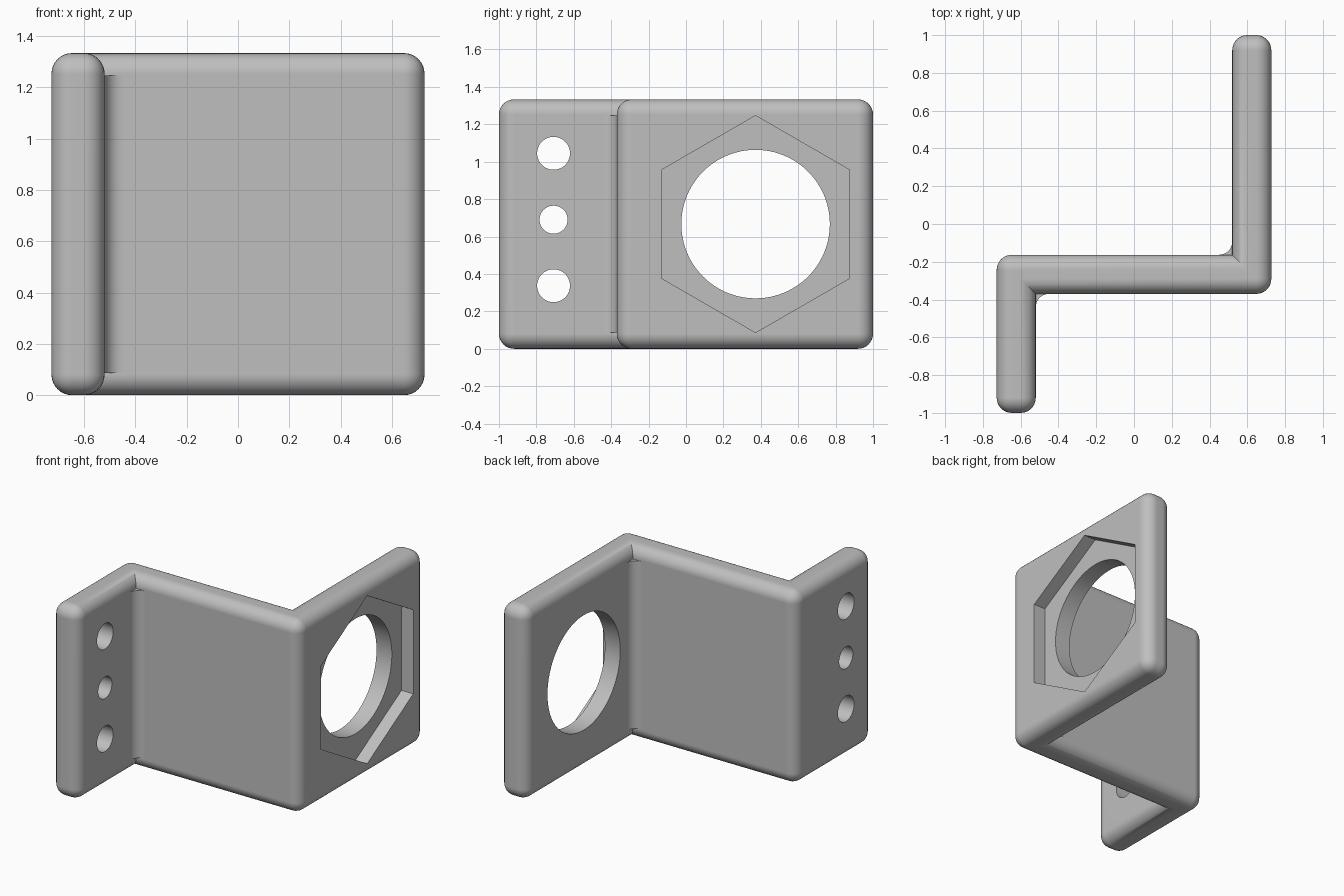
import bpy
import bmesh
from math import sin, cos, pi, radians
from mathutils import Vector

if "Cube" in bpy.data.objects:
    bpy.data.objects.remove(bpy.data.objects["Cube"], do_unlink=True)

HEIGHT = 1.333
HALF_X = 0.727          # half the overall width
THICK = 0.207           # sheet thickness
WEB_FRONT, WEB_BACK = -0.37, -0.163
ROUND = 0.08            # edge rounding
FILLET = 0.07           # inner corner fillet

grey = bpy.data.materials.new("plain grey")
grey.use_nodes = True
grey.diffuse_color = (0.52, 0.52, 0.52, 1)
grey.node_tree.nodes["Principled BSDF"].inputs["Base Color"].default_value = grey.diffuse_color


def prism(name, points, travel, round_edges=None):
    """Extrude a closed outline along a vector, optionally rounding chosen edges."""
    bm = bmesh.new()
    face = bm.faces.new([bm.verts.new(p) for p in points])
    grown = bmesh.ops.extrude_face_region(bm, geom=[face], use_keep_orig=True)["geom"]
    bmesh.ops.translate(bm, vec=travel, verts=[g for g in grown if isinstance(g, bmesh.types.BMVert)])
    bmesh.ops.recalc_face_normals(bm, faces=bm.faces[:])
    if round_edges:
        edges = [e for e in bm.edges if round_edges(e)]
        bmesh.ops.bevel(bm, geom=edges, offset=ROUND, offset_type='OFFSET', segments=8,
                        profile=0.5, affect='EDGES', clamp_overlap=True)
    mesh = bpy.data.meshes.new(name)
    bm.to_mesh(mesh)
    bm.free()
    mesh.materials.append(grey)
    obj = bpy.data.objects.new(name, mesh)
    bpy.context.collection.objects.link(obj)
    return obj


def activate(obj):
    bpy.ops.object.select_all(action='DESELECT')
    obj.select_set(True)
    bpy.context.view_layer.objects.active = obj


def cut(target, x_from, x_to, y, z, radius, sides):
    """Cut a round or polygonal pocket along x."""
    ring = [(x_from, y + radius * sin(2 * pi * i / sides), z + radius * cos(2 * pi * i / sides))
            for i in range(sides)]
    cutter = prism("cutter", ring, Vector((x_to - x_from, 0, 0)))
    cutter.hide_render = True
    mod = target.modifiers.new("cut", 'BOOLEAN')
    mod.operation, mod.solver, mod.object = 'DIFFERENCE', 'EXACT', cutter
    activate(target)
    bpy.ops.object.modifier_apply(modifier=mod.name)
    bpy.data.objects.remove(cutter, do_unlink=True)


# Z-shaped bracket body, every outer edge rounded, inner corners left sharp
inner = HALF_X - THICK
outline = [(-HALF_X, -1), (-inner, -1), (-inner, WEB_FRONT), (HALF_X, WEB_FRONT),
           (HALF_X, 1), (inner, 1), (inner, WEB_BACK), (-HALF_X, WEB_BACK)]


def outer_edge(edge):
    a, b = (v.co for v in edge.verts)
    upright = abs(a.z - b.z) > 0.1
    concave = any((a.xy - Vector(c)).length < 0.001 for c in (outline[2], outline[6]))
    return not (upright and concave)


body = prism("bracket_body", [(x, y, 0) for x, y in outline], Vector((0, 0, HEIGHT)), outer_edge)

# Large round opening with a hexagonal recess on the outer face
cut(body, 0.3, 1.0, 0.372, HEIGHT / 2, 0.397, 96)
cut(body, HALF_X - 0.09, 1.0, 0.372, HEIGHT / 2, 0.58, 6)

# Three mounting holes in the small flange
for z, radius in ((0.337, 0.088), (0.69, 0.075), (1.045, 0.088)):
    cut(body, -1.0, -0.3, -0.708, z, radius, 48)

# Concave fillets in the two inner corners
middle = (WEB_FRONT + WEB_BACK) / 2
fillets = []
for name, turn in (("front_fillet", 1), ("back_fillet", -1)):
    arc = [(-inner + FILLET * (1 - sin(t)), WEB_FRONT - FILLET * (1 - cos(t)))
           for t in (pi / 2 * i / 10 for i in range(11))]
    sunk = 0.01
    section = arc + [(-inner - sunk, WEB_FRONT - FILLET), (-inner - sunk, WEB_FRONT + sunk),
                     (-inner + FILLET, WEB_FRONT + sunk)]
    # Reorder so the sunken corner closes the loop from the far end of the arc
    section = arc[::-1] + [section[-1], section[-2], section[-3]] if arc[0][0] > arc[-1][0] else \
        arc + section[-3:]
    points = [(x * turn, middle + (y - middle) * turn, 0.087) for x, y in section]
    fillets.append(prism(name, points, Vector((0, 0, HEIGHT - 0.174))))

# Smooth rounded edges, keep crisp ones
for obj in [body] + fillets:
    activate(obj)
    bpy.ops.object.shade_smooth_by_angle(angle=radians(30))
    mod = obj.modifiers.new("even_shading", 'WEIGHTED_NORMAL')
    mod.keep_sharp = True
    bpy.ops.object.modifier_apply(modifier=mod.name)
